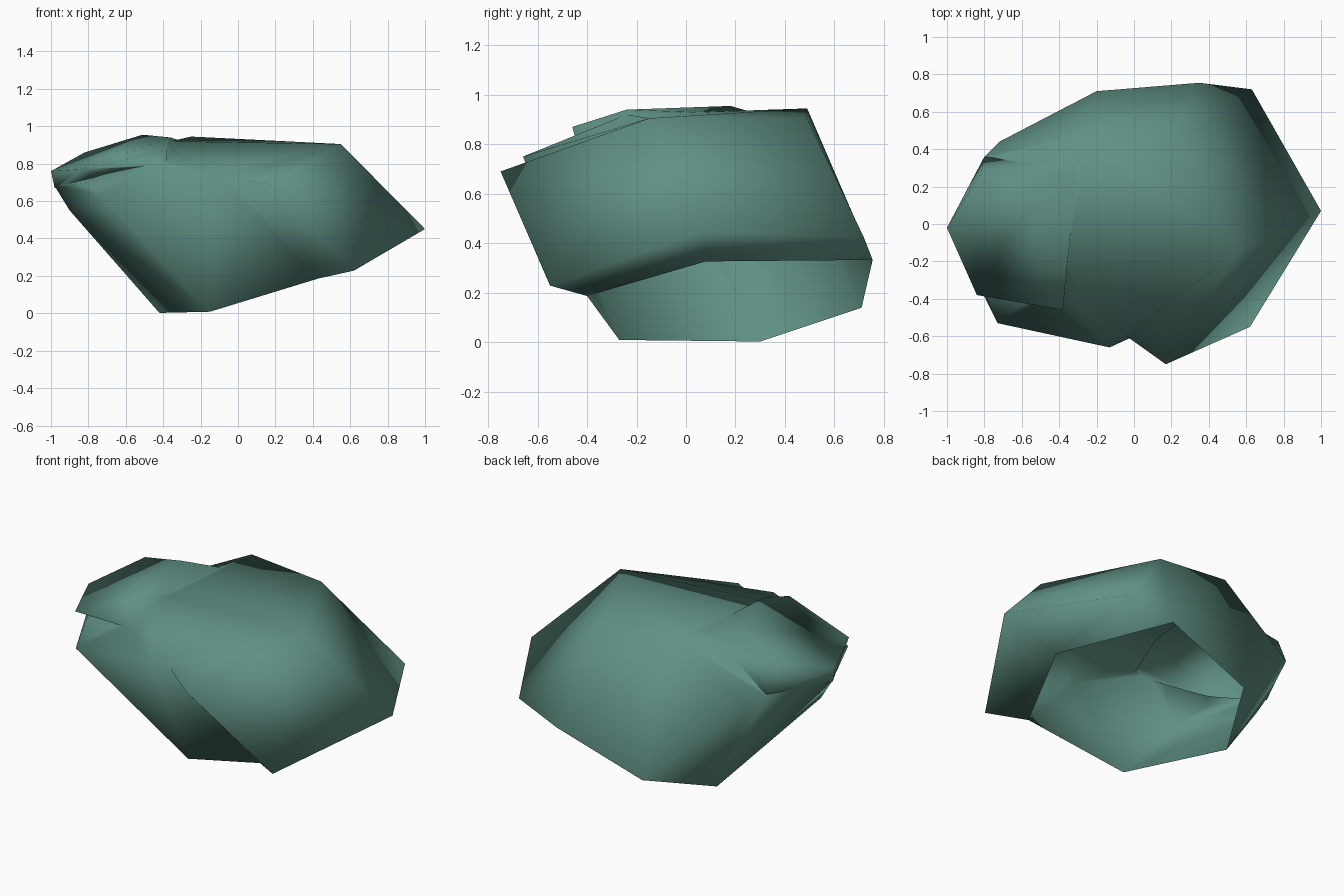
import bpy
import bmesh
import math
from mathutils import Vector

cube = bpy.data.objects.get("Cube")
if cube:
    bpy.data.objects.remove(cube, do_unlink=True)

# One mossy stone colour
stone = bpy.data.materials.new("grey_green_stone")
stone.use_nodes = True
colour = (0.115, 0.28, 0.23, 1)
stone.diffuse_color = colour
bsdf = stone.node_tree.nodes["Principled BSDF"]
bsdf.inputs["Base Color"].default_value = colour
bsdf.inputs["Roughness"].default_value = 0.9

BASE_DOWN = Vector((0.34, 0.15, -1)).normalized()


def on_base(x, y):
    """Point on the tilted plane that cuts the underside."""
    return (x, y, 0.34 * x + 0.15 * y + 0.1)


def chunk(name, points):
    """Closed convex rock chunk."""
    bm = bmesh.new()
    for p in points:
        bm.verts.new(p)
    bmesh.ops.convex_hull(bm, input=bm.verts[:])
    loose = [v for v in bm.verts if not v.link_faces]
    bmesh.ops.delete(bm, geom=loose, context='VERTS')
    bmesh.ops.recalc_face_normals(bm, faces=bm.faces[:])
    mesh = bpy.data.meshes.new(name)
    bm.to_mesh(mesh)
    bm.free()
    mesh.materials.append(stone)
    ob = bpy.data.objects.new(name, mesh)
    bpy.context.collection.objects.link(ob)
    return ob


# Base rim, shared between the chunks
rim_front = on_base(0.43, -0.40)
rim_side = on_base(0.63, 0.08)
rim_back = on_base(0.35, 0.755)
rim_left = [on_base(-0.15, -0.27), on_base(-0.42, 0.30), on_base(-0.20, 0.71)]
rim_outer = [on_base(0.62, -0.55), on_base(1.0, 0.07), on_base(0.63, 0.72)]

# Crown corners
crown_right = (0.55, -0.15, 0.905)
crown_back = (0.22, 0.49, 0.905)

# Main body
rock = chunk("rock", [
    rim_front, rim_side, rim_back, *rim_left, crown_right, crown_back,
    (-0.73, -0.53, 0.63), (-0.13, -0.66, 0.75), (-0.90, -0.02, 0.55),
    (-0.98, -0.02, 0.68), (-0.80, 0.36, 0.68), (-0.72, 0.44, 0.64),
    (-0.25, 0.49, 0.945), (0.10, 0.10, 0.92), (-0.36, -0.24, 0.92),
    (-0.80, -0.33, 0.70), (-0.45, -0.42, 0.81),
])

# Overhanging right shoulder
shoulder = chunk("right_shoulder", [
    rim_front, rim_back, *rim_outer, crown_right, crown_back,
    (0.17, -0.75, 0.69), (0.83, 0.0, 0.61), (0.15, -0.15, 0.88),
    (-0.04, -0.60, 0.72),
])

# Raised slab on the upper left
slab = chunk("upper_left_slab", [
    (-1.0, -0.02, 0.76), (-0.98, -0.02, 0.67), (-0.84, -0.38, 0.77),
    (-0.80, 0.36, 0.69), (-0.82, 0.27, 0.86), (-0.51, 0.18, 0.955),
    (-0.36, -0.24, 0.94), (-0.38, -0.46, 0.87), (-0.38, -0.44, 0.80),
    (-0.30, 0.30, 0.92), (-0.60, 0.0, 0.62),
])

# Fuse the chunks into one skin
bpy.context.view_layer.objects.active = rock
for part in (shoulder, slab):
    mod = rock.modifiers.new("fuse", 'BOOLEAN')
    mod.operation = 'UNION'
    mod.solver = 'EXACT'
    mod.object = part
    bpy.ops.object.modifier_apply(modifier=mod.name)
    bpy.data.objects.remove(part, do_unlink=True)

# Open the hollow underside, keeping the flat ledge below the shoulder
bm = bmesh.new()
bm.from_mesh(rock.data)
bm.normal_update()
cut = [f for f in bm.faces if f.normal.dot(BASE_DOWN) > 0.995]
bmesh.ops.delete(bm, geom=cut, context='FACES')
ledge = [rim_front, *rim_outer, rim_back, rim_side]
face = bm.faces.new([bm.verts.new(p) for p in ledge])
face.normal_update()
if face.normal.z > 0:
    face.normal_flip()
bmesh.ops.remove_doubles(bm, verts=bm.verts[:], dist=0.002)
bm.to_mesh(rock.data)
bm.free()

bpy.ops.object.select_all(action='DESELECT')
rock.select_set(True)
bpy.ops.object.shade_smooth_by_angle(angle=math.radians(125))
